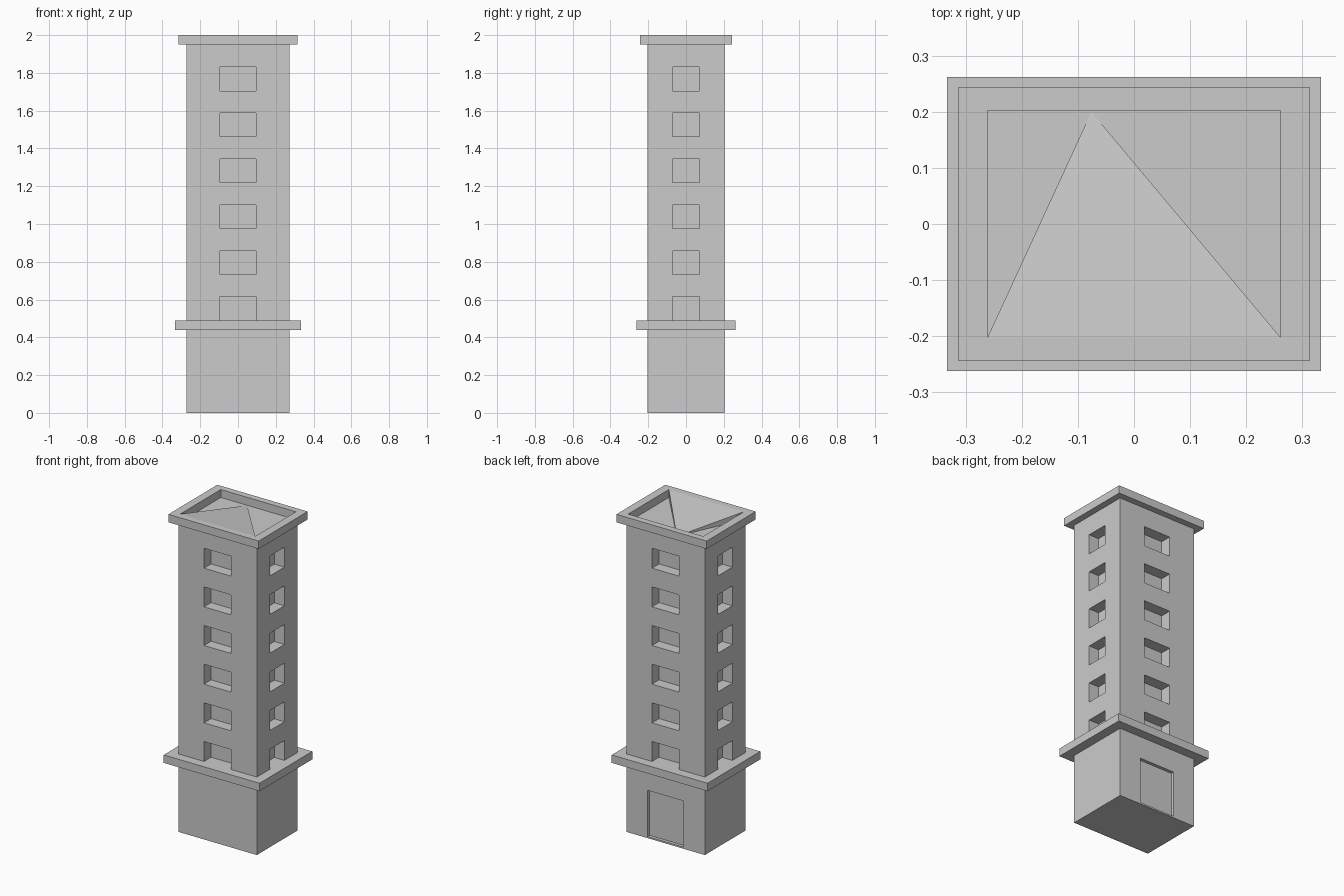
import bpy, bmesh
from mathutils import Matrix, Vector

if "Cube" in bpy.data.objects:
    bpy.data.objects.remove(bpy.data.objects["Cube"])

BX, BY = 0.273, 0.203          # half width and half depth of the shaft
FLOOR, TOP = 1.95, 2.0


def add_box(bm, lo, hi):
    lo, hi = Vector(lo), Vector(hi)
    size = hi - lo
    m = Matrix.Translation((lo + hi) / 2) @ Matrix.Diagonal((size.x, size.y, size.z, 1))
    bmesh.ops.create_cube(bm, size=1, matrix=m)


def make_object(name, boxes):
    bm = bmesh.new()
    for lo, hi in boxes:
        add_box(bm, lo, hi)
    mesh = bpy.data.meshes.new(name)
    bm.to_mesh(mesh)
    bm.free()
    ob = bpy.data.objects.new(name, mesh)
    bpy.context.collection.objects.link(ob)
    return ob


def slab(hx, hy, z0, z1):
    return (-hx, -hy, z0), (hx, hy, z1)


def cut(ob, boxes):
    cutter = make_object(ob.name + "_cutter", boxes)
    cutter.hide_render = True
    mod = ob.modifiers.new("cut", 'BOOLEAN')
    mod.operation = 'DIFFERENCE'
    mod.solver = 'EXACT'
    mod.object = cutter
    bpy.context.view_layer.objects.active = ob
    bpy.ops.object.modifier_apply(modifier=mod.name)
    bpy.data.objects.remove(cutter)


# Shaft with window recesses on four sides and a shallow back door
shaft = make_object("tower_shaft", [slab(BX, BY, 0, FLOOR)])
recesses = []
depth, out = 0.07, 0.05
for i in range(6):
    z0 = 0.49 + i * 0.243
    z1 = z0 + 0.125
    for s in (-1, 1):
        ys = sorted((s * (BY - depth), s * (BY + out)))
        xs = sorted((s * (BX - depth), s * (BX + out)))
        recesses.append(((-0.094, ys[0], z0), (0.094, ys[1], z1)))
        recesses.append(((xs[0], -0.071, z0), (xs[1], 0.071, z1)))
recesses.append(((-0.124, BY - 0.02, 0.01), (0.124, BY + out, 0.30)))
cut(shaft, recesses)

# Ledge around the shaft, open in the middle
ledge = make_object("ledge", [slab(0.333, 0.262, 0.44, 0.49)])
cut(ledge, [slab(BX - 0.03, BY - 0.03, 0.3, 0.47)])
# keep the recess floor of the lowest windows flush with the ledge top

# Parapet rim around the roof
rim = make_object("roof_parapet", [slab(0.314, 0.243, FLOOR, TOP)])
cut(rim, [slab(0.261, 0.202, FLOOR - 0.1, TOP + 0.1)])

# Sloped triangular roof wedge falling from the front parapet to the back
bm = bmesh.new()
a, b, c, d, tip = [bm.verts.new(p) for p in (
    (-0.261, -0.202, TOP), (0.261, -0.202, TOP),
    (0.261, -0.202, FLOOR), (-0.261, -0.202, FLOOR), (-0.076, 0.2, FLOOR))]
for f in ((a, b, tip), (b, c, tip), (d, a, tip), (c, d, tip), (a, d, c, b)):
    bm.faces.new(f)
bmesh.ops.recalc_face_normals(bm, faces=bm.faces)
mesh = bpy.data.meshes.new("roof_slope")
bm.to_mesh(mesh)
bm.free()
bpy.context.collection.objects.link(bpy.data.objects.new("roof_slope", mesh))
